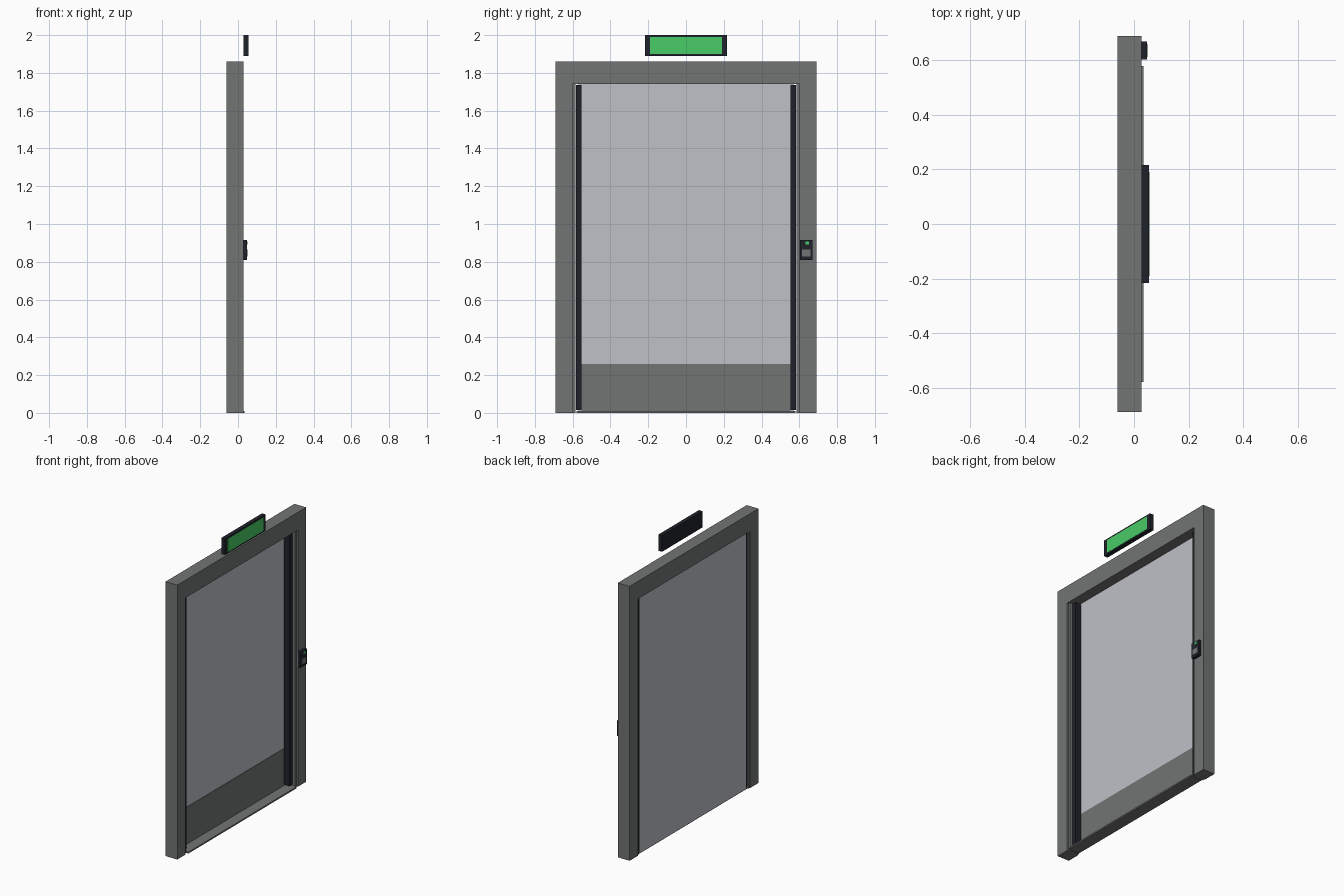
import bpy
import bmesh

if "Cube" in bpy.data.objects:
    bpy.data.objects.remove(bpy.data.objects["Cube"])


def material(name, rgb):
    m = bpy.data.materials.new(name)
    m.diffuse_color = (*rgb, 1.0)
    m.use_nodes = True
    m.node_tree.nodes["Principled BSDF"].inputs["Base Color"].default_value = m.diffuse_color
    return m


STEEL = material("brushed_grey", (0.168, 0.174, 0.174))
PANEL = material("pale_grey", (0.521, 0.533, 0.578))
DARK = material("near_black", (0.0144, 0.016, 0.0242))
GREEN = material("display_green", (0.065, 0.604, 0.133))


def finish(bm, name, mat):
    bmesh.ops.recalc_face_normals(bm, faces=bm.faces)
    mesh = bpy.data.meshes.new(name)
    bm.to_mesh(mesh)
    bm.free()
    mesh.materials.append(mat)
    ob = bpy.data.objects.new(name, mesh)
    bpy.context.collection.objects.link(ob)
    return ob


def box(name, x, y, z, mat):
    """Box from (min, max) ranges on each axis."""
    bm = bmesh.new()
    bmesh.ops.create_cube(bm, size=1.0)
    for v in bm.verts:
        v.co = [r[0] + (c + 0.5) * (r[1] - r[0]) for c, r in zip(v.co, (x, y, z))]
    return finish(bm, name, mat)


def extrude_x(name, profile, x0, x1, mat):
    """Extrude a (y, z) outline along x."""
    bm = bmesh.new()
    face = bm.faces.new([bm.verts.new((x0, y, z)) for y, z in profile])
    new = bmesh.ops.extrude_face_region(bm, geom=[face])["geom"]
    bmesh.ops.translate(bm, vec=(x1 - x0, 0, 0),
                        verts=[g for g in new if isinstance(g, bmesh.types.BMVert)])
    return finish(bm, name, mat)


# Door surround: two jambs and a header in one piece
extrude_x("door_frame",
          [(-0.69, 0), (-0.69, 1.86), (0.69, 1.86), (0.69, 0),
           (0.60, 0), (0.60, 1.74), (-0.60, 1.74), (-0.60, 0)],
          -0.06, 0.028, STEEL)

# Jamb linings and dark door edge strips, both sides
for side, s in (("left", -1), ("right", 1)):
    def span(a, b):
        return tuple(sorted((s * a, s * b)))
    box("jamb_lining_" + side, (-0.055, 0.018), span(0.585, 0.60), (0, 1.74), STEEL)
    box("edge_strip_" + side, (-0.049, 0.0), span(0.552, 0.582), (0.015, 1.735), DARK)

# Door leaf, kick plate and sill
box("door_panel", (-0.051, -0.043), (-0.57, 0.57), (0.005, 1.74), PANEL)
box("kick_plate", (-0.043, -0.040), (-0.552, 0.552), (0.01, 0.26), STEEL)
box("sill", (-0.05, 0.034), (-0.58, 0.58), (0, 0.01), STEEL)

# Illuminated sign above the header
box("sign_case", (0.028, 0.055), (-0.217, 0.217), (1.89, 2.0), DARK)
box("sign_screen", (0.054, 0.0565), (-0.19, 0.19), (1.90, 1.99), GREEN)

# Access reader on the jamb
box("reader_body", (0.028, 0.047), (0.603, 0.67), (0.81, 0.915), DARK)
box("reader_pad", (0.046, 0.049), (0.613, 0.66), (0.828, 0.866), STEEL)
box("reader_light", (0.046, 0.050), (0.632, 0.650), (0.892, 0.908), GREEN)
